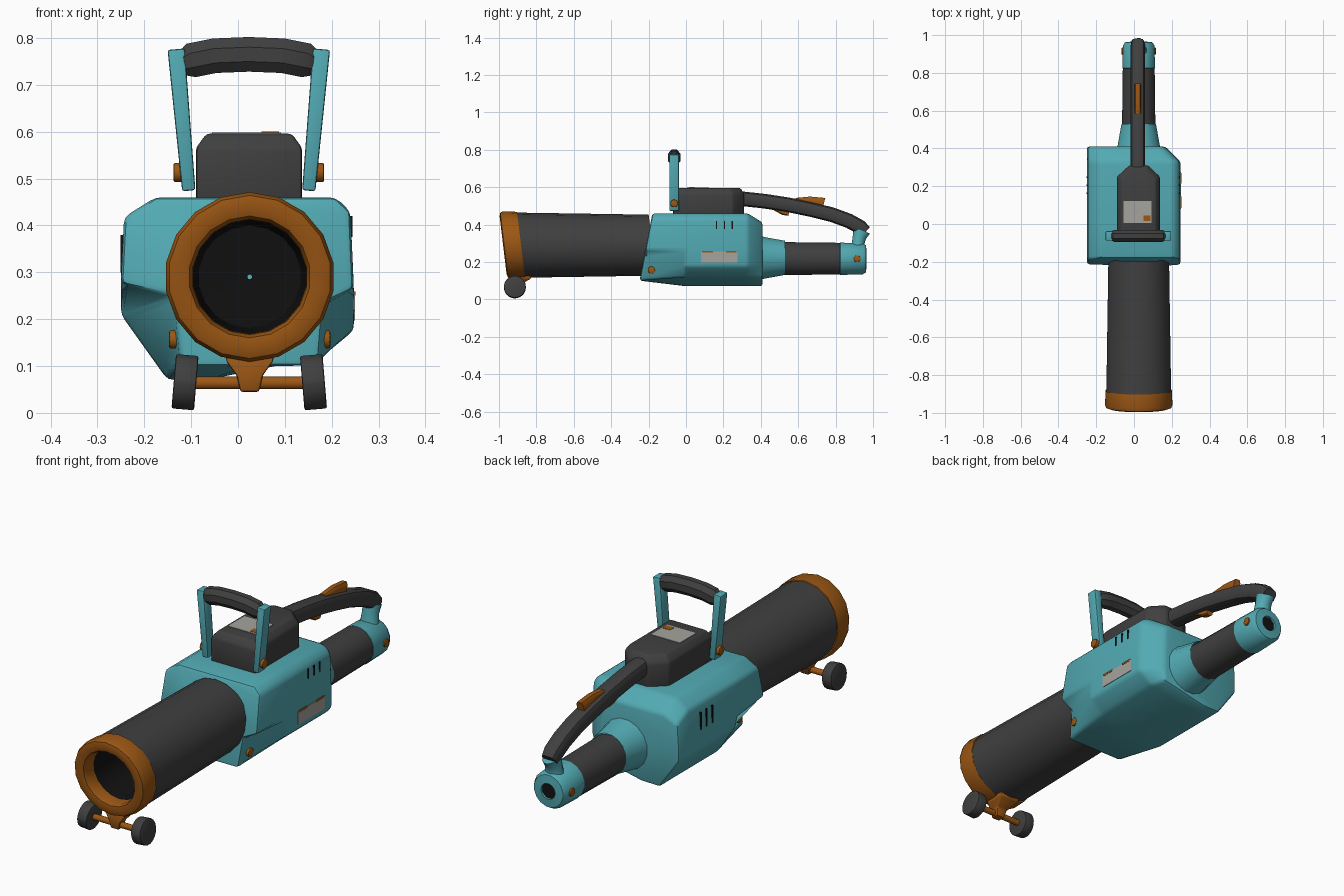
import bpy, bmesh, math
from mathutils import Vector

if "Cube" in bpy.data.objects:
    bpy.data.objects.remove(bpy.data.objects["Cube"])

CX = 0.025  # lengthwise axis of the machine


def paint(name, rgb):
    m = bpy.data.materials.new(name)
    m.diffuse_color = (*rgb, 1)
    m.use_nodes = True
    m.node_tree.nodes["Principled BSDF"].inputs["Base Color"].default_value = m.diffuse_color
    return m


TEAL = paint("teal", (0.085, 0.40, 0.45))
DARK = paint("charcoal", (0.05, 0.05, 0.05))
ORANGE = paint("burnt_orange", (0.33, 0.095, 0.007))
BLACK = paint("black", (0.006, 0.006, 0.006))
GREY = paint("label_grey", (0.38, 0.37, 0.34))


def finish(name, bm, mat, bevel=0.0, segs=2):
    bmesh.ops.recalc_face_normals(bm, faces=bm.faces)
    if bevel:
        edges = [e for e in bm.edges if len(e.link_faces) == 2
                 and e.calc_face_angle(0) > math.radians(20)]
        bmesh.ops.bevel(bm, geom=edges, offset=bevel, segments=segs,
                        profile=0.5, affect='EDGES', clamp_overlap=True)
    me = bpy.data.meshes.new(name)
    bm.to_mesh(me)
    bm.free()
    me.materials.append(mat)
    ob = bpy.data.objects.new(name, me)
    bpy.context.collection.objects.link(ob)
    return ob


def loft(name, rings, mat, bevel=0.0, caps=True, segs=2):
    """Skin a list of equal-length rings of points."""
    bm = bmesh.new()
    vs = [[bm.verts.new(p) for p in r] for r in rings]
    n = len(vs[0])
    for a, b in zip(vs, vs[1:]):
        for i in range(n):
            j = (i + 1) % n
            bm.faces.new((a[i], a[j], b[j], b[i]))
    if caps:
        bm.faces.new(vs[0][::-1])
        bm.faces.new(vs[-1])
    return finish(name, bm, mat, bevel, segs)


def lathe(name, zc, profile, mat, caps=False, n=18, tilt=0.0):
    """Rings (y, radius) about the lengthwise axis; tilt slants them."""
    rings = []
    for y, r in profile:
        ring = []
        for k in range(n):
            t = 2 * math.pi * (k + 0.5) / n
            dz = r * math.sin(t)
            ring.append((CX + r * math.cos(t), y - tilt * dz, zc + dz))
        rings.append(ring)
    return loft(name, rings, mat, caps=caps)


def sweep(name, path, side, sizes, mat, n=10, square=1.0, bevel=0.0):
    """Sweep a superellipse section along a path; side is its fixed width axis."""
    pts, side, rings = [Vector(p) for p in path], Vector(side), []
    for i, p in enumerate(pts):
        tan = (pts[min(i + 1, len(pts) - 1)] - pts[max(i - 1, 0)]).normalized()
        up = side.cross(tan).normalized()
        w, h = sizes[i] if isinstance(sizes, list) else sizes
        ring = []
        for k in range(n):
            t = 2 * math.pi * (k + 0.5) / n
            c, s = math.cos(t), math.sin(t)
            c = math.copysign(abs(c) ** square, c)
            s = math.copysign(abs(s) ** square, s)
            ring.append(p + side * w * c + up * h * s)
        rings.append(ring)
    return loft(name, rings, mat, bevel)


def box(name, lo, hi, mat, bevel=0.0):
    rings = [[(lo[0], lo[1], z), (hi[0], lo[1], z), (hi[0], hi[1], z), (lo[0], hi[1], z)]
             for z in (lo[2], hi[2])]
    return loft(name, rings, mat, bevel)


def peg(name, a, b, r, mat, n=12, bevel=0.0):
    d = (Vector(b) - Vector(a)).normalized()
    return sweep(name, [a, b], d.cross(Vector((0, 1, 0))).normalized(), (r, r), mat, n, bevel=bevel)


# Front intake tube with slanted orange mouth and dark bore
lathe("intake_tube", 0.29, [(-0.885, 0.174), (-0.18, 0.163)], DARK, n=18, tilt=0.12)
lathe("intake_rim", 0.29, [(-0.882, 0.178), (-0.955, 0.181), (-0.972, 0.174), (-0.978, 0.155),
                           (-0.972, 0.13), (-0.955, 0.123), (-0.91, 0.122)], ORANGE, tilt=0.12)
lathe("intake_bore", 0.29, [(-0.91, 0.122), (-0.3, 0.11), (-0.295, 0.005)], BLACK, tilt=0.12)

# Main housing: narrow chin at the front, wide fan bulge behind it
chin = [(-.176, .46), (-.243, .418), (-.25, .275), (-.13, .25), (-.122, .10),
        (.02, .10), (.172, .10), (.182, .235), (.247, .264), (.24, .43), (.208, .46)]
full = [(-.176, .46), (-.243, .418), (-.25, .275), (-.25, .21), (-.15, .07),
        (-.06, .072), (.18, .12), (.247, .176), (.247, .264), (.24, .43), (.208, .46)]
tail = [(min(x, .165), min(z, .41)) for x, z in full]
tail[0], tail[1] = (-.176, .41), (-.243, .38)
tail[9], tail[10] = (.16, .385), (.13, .41)
front = [(x, -0.18 - (0.46 - z) * 0.19, z) for x, z in chin]
body = [front] + [[(x, y, z) for x, z in s]
                  for s, y in ((full, 0.0), (full, 0.33), (tail, 0.41))]
loft("main_housing", body, TEAL, bevel=0.014)

# Rear outlet: cone, dark sleeve, end collar with a small cable hole
lathe("outlet_cone", 0.222, [(0.38, 0.125), (0.42, 0.113), (0.53, 0.093)], TEAL, n=16)
lathe("outlet_sleeve", 0.218, [(0.52, 0.09), (0.83, 0.086)], DARK, n=16)
lathe("outlet_collar", 0.217, [(0.82, 0.08), (0.825, 0.088), (0.945, 0.085), (0.962, 0.074),
                               (0.966, 0.036), (0.94, 0.034)], TEAL, n=16)
lathe("cable_hole", 0.217, [(0.955, 0.036), (0.958, 0.036)], BLACK, caps=True, n=8)

# Motor cover with hexagonal tail
plan = [(-.09, -.07), (.137, -.07), (.137, .25), (.075, .31), (-.025, .31), (-.09, .25)]
rings = [[(x, y, z) for x, y in plan] for z in (0.44, 0.565)]
rings.append([(CX + (x - CX) * 0.8, 0.12 + (y - 0.12) * 0.9, 0.596) for x, y in plan])
loft("motor_cover", rings, DARK, bevel=0.008)

# Rear handle arching down to the collar
arc = [(.12, .548), (.28, .54), (.42, .525), (.55, .505), (.67, .48), (.78, .453),
       (.87, .42), (.935, .385), (.962, .362)]
sweep("rear_handle", [(0.02, y, z) for y, z in arc], (1, 0, 0),
      [(0.04, 0.045)] + [(0.039, 0.04)] * 6 + [(0.039, 0.039), (0.034, 0.032)],
      DARK, n=12, square=0.7)
sweep("handle_neck", [(CX, .918, .25), (CX, .92, .295), (CX, .926, .33), (CX, .94, .368)],
      (1, 0, 0), [(.05, .043), (.042, .035), (.037, .037), (.036, .048)], TEAL, n=12)

# Trigger and lock on the rear handle
sweep("lock_lever", [(0.02, .585, .528), (0.02, .66, .525), (0.02, .735, .505)], (1, 0, 0),
      [(.018, .015), (.018, .026), (.018, .04)], ORANGE, n=8, square=0.5)
sweep("trigger", [(0.02, .47, .487), (0.02, .52, .467), (0.02, .55, .458)], (1, 0, 0),
      [(.018, .01), (.018, .017), (.016, .012)], ORANGE, n=8, square=0.5)

# Front carrying handle: two splayed posts and a bowed grip
HY = -0.063
for s, label in ((-1, "left"), (1, "right")):
    hx = 0.023
    sweep(f"{label}_handle_post", [(hx + s * 0.128, HY, 0.474), (hx + s * 0.155, HY, 0.776)],
          (0, 1, 0), [(.036, .02), (.036, .026)], TEAL, n=4, bevel=0.005)
    peg(f"{label}_handle_bolt", (hx + s * 0.135, HY, .513), (hx + s * 0.161, HY, .513), .021,
        ORANGE, bevel=0.004)
grip = [(-.122, .742), (-.10, .752), (-.05, .762), (.023, .765), (.096, .762), (.146, .752), (.168, .742)]
sweep("front_grip", [(x, HY, z) for x, z in grip], (0, 1, 0),
      [(.022, .026)] + [(.035, .040)] * 5 + [(.022, .026)], DARK, n=8)

# Mirrored small parts: housing bolts, collar bolts, wheels
for s, label in ((-1, "left"), (1, "right")):
    peg(f"{label}_housing_bolt", (CX + s * 0.13, -.185, .157), (CX + s * 0.172, -.185, .157),
        .020, ORANGE, bevel=0.004)
    peg(f"{label}_collar_bolt", (CX + s * 0.06, .915, .217), (CX + s * 0.091, .915, .217),
        .019, ORANGE, bevel=0.004)
    w = 0.024 + s * 0.137
    peg(f"{label}_wheel", (w - s * .024, -.915, .0635), (w + s * .024, -.915, .0675),
        .059, DARK, n=18, bevel=0.004)

# Axle and its tapered bracket
peg("wheel_axle", (-.10, -.915, .064), (.15, -.915, .064), .014, ORANGE)
bracket = []
for z, hw, y0, y1 in ((.045, .02, -.932, -.895), (.08, .028, -.935, -.885),
                      (.11, .05, -.93, -.83), (.135, .052, -.92, -.83)):
    bracket.append([(CX - hw, y0, z), (CX + hw, y0, z), (CX + hw, y1, z), (CX - hw, y1, z)])
loft("axle_bracket", bracket, ORANGE, bevel=0.005)

# Label plates with small orange marks
box("side_label", (.243, .08, .197), (.2495, .275, .256), GREY)
box("side_label_mark_front", (.245, .085, .25), (.251, .145, .259), ORANGE)
box("side_label_mark_rear", (.245, .215, .25), (.251, .27, .259), ORANGE)
box("top_label", (-.055, .005, .593), (.092, .123, .5985), GREY)
box("top_label_mark", (.05, .015, .595), (.088, .045, .600), ORANGE)

# Cooling slits on both flanks
for i in range(3):
    y = 0.16 + 0.042 * i
    box(f"right_vent_{i + 1}", (.237, y, .375), (.2445, y + .007, .42), BLACK)
    box(f"left_vent_{i + 1}", (-.251, y, .30), (-.244, y + .007, .38), BLACK)

# Smooth shading with crisp edges
bpy.ops.object.select_all(action='SELECT')
bpy.context.view_layer.objects.active = bpy.data.objects["main_housing"]
bpy.ops.object.shade_smooth_by_angle(angle=math.radians(35))
